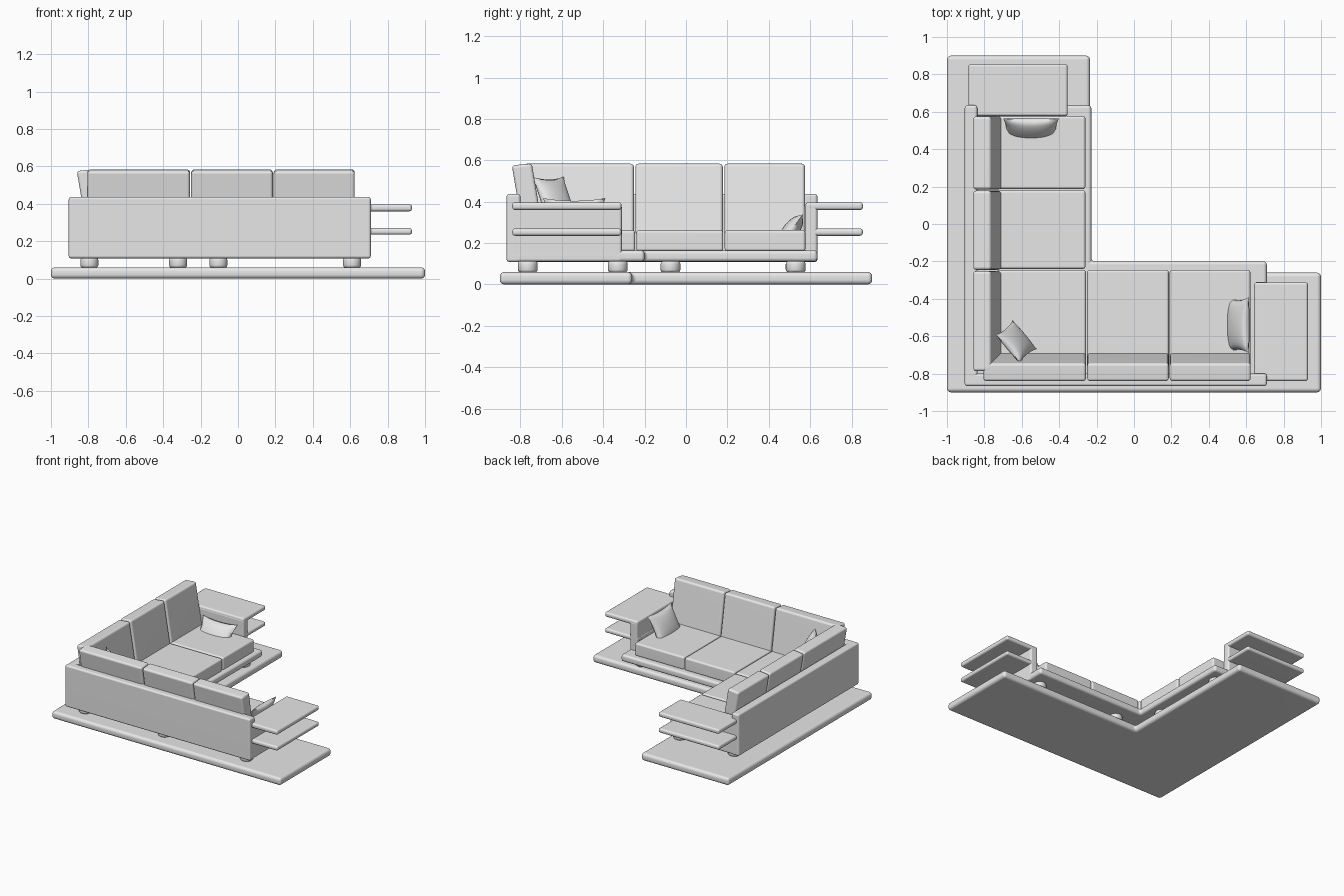
import bpy, bmesh, math
from mathutils import Matrix, Vector

cube = bpy.data.objects.get("Cube")
if cube:
    bpy.data.objects.remove(cube, do_unlink=True)

GREY = (0.8, 0.8, 0.8, 1)
fabric = bpy.data.materials.new("light_grey")
fabric.use_nodes = True
fabric.diffuse_color = GREY
fabric.node_tree.nodes["Principled BSDF"].inputs["Base Color"].default_value = GREY


def finish(name, bm, angle=40):
    bmesh.ops.recalc_face_normals(bm, faces=bm.faces)
    mesh = bpy.data.meshes.new(name)
    bm.to_mesh(mesh)
    bm.free()
    mesh.materials.append(fabric)
    obj = bpy.data.objects.new(name, mesh)
    bpy.context.collection.objects.link(obj)
    bpy.ops.object.select_all(action="DESELECT")
    obj.select_set(True)
    bpy.context.view_layer.objects.active = obj
    bpy.ops.object.shade_smooth_by_angle(angle=math.radians(angle))
    return obj


def prism(name, outline, lo, hi, radius, place=lambda a, b, h: (a, b, h)):
    """Extrude an outline from lo to hi and round its edges."""
    bm = bmesh.new()
    low, high = [[bm.verts.new(place(a, b, h)) for a, b in outline] for h in (lo, hi)]
    bm.faces.new(low)
    bm.faces.new(high)
    n = len(outline)
    for i in range(n):
        j = (i + 1) % n
        bm.faces.new((low[i], low[j], high[j], high[i]))
    bmesh.ops.recalc_face_normals(bm, faces=bm.faces)
    bmesh.ops.bevel(bm, geom=bm.edges[:], offset=radius, segments=4,
                    profile=0.5, affect="EDGES", clamp_overlap=True)
    obj = finish(name, bm)
    obj.modifiers.new("even_shading", "WEIGHTED_NORMAL").keep_sharp = True
    return obj


def box(name, x, y, z, radius=0.014):
    outline = [(x[0], y[0]), (x[1], y[0]), (x[1], y[1]), (x[0], y[1])]
    return prism(name, outline, z[0], z[1], radius)


def corner_shape(x0, y0, x1, y1, inner_x, inner_y):
    return [(x0, y0), (x1, y0), (x1, inner_y), (inner_x, inner_y), (inner_x, y1), (x0, y1)]


def pillow(name, centre, width, height, thick, facing, lean):
    """Pinched cushion; facing is the compass angle of its front, lean tips it back."""
    bm = bmesh.new()
    for side in (-1, 1):
        grid = bmesh.ops.create_grid(bm, x_segments=16, y_segments=16, size=1)
        for v in grid["verts"]:
            u, w = v.co.x, v.co.y
            puff = max(0, (1 - u * u) * (1 - w * w)) ** 0.5
            v.co = ((u * (1 - 0.12 * (1 - w * w) * abs(u))) * width / 2,
                    side * puff * thick / 2,
                    (w * (1 - 0.12 * (1 - u * u) * abs(w))) * height / 2)
    bmesh.ops.remove_doubles(bm, verts=bm.verts, dist=0.0001)
    turn = Matrix.Rotation(math.radians(facing + 90), 4, "Z")
    tip = Matrix.Rotation(math.radians(-lean), 4, "X")
    bm.transform(Matrix.Translation(Vector(centre)) @ turn @ tip)
    finish(name, bm, 80)


# Floor platform and sofa base
prism("platform", corner_shape(-1, -0.9, 1, 0.9, -0.235, -0.26), 0, 0.06, 0.022)
prism("sofa_base", corner_shape(-0.9, -0.865, 0.71, 0.635, -0.228, -0.2), 0.11, 0.165, 0.018)

# Outer back walls
box("front_back_wall", (-0.905, 0.71), (-0.867, -0.8), (0.108, 0.437))
box("right_back_wall", (-0.905, -0.838), (-0.867, 0.635), (0.108, 0.437))

# Arm panels with two shelves each
box("left_arm_panel", (0.645, 0.71), (-0.86, -0.31), (0.11, 0.385))
box("right_arm_panel", (-0.9, -0.355), (0.575, 0.635), (0.11, 0.385))
for level, z in (("lower", (0.235, 0.27)), ("upper", (0.36, 0.397))):
    box(level + "_left_shelf", (0.642, 0.93), (-0.84, -0.312), z)
    box(level + "_right_shelf", (-0.885, -0.355), (0.577, 0.855), z)

# Seat cushions
SEAT_Z = (0.16, 0.262)
box("corner_seat", (-0.862, -0.257), (-0.84, -0.246), SEAT_Z)
for i, span in enumerate(((-0.25, 0.186), (0.191, 0.622))):
    box(f"front_seat_{i + 1}", span, (-0.84, -0.246), SEAT_Z)
for i, span in enumerate(((-0.24, 0.18), (0.187, 0.577))):
    box(f"right_seat_{i + 1}", (-0.862, -0.26), span, SEAT_Z)

# Leaning back cushions: profile as depth and height
lean_profile = [(-0.785, 0.24), (-0.688, 0.24), (-0.745, 0.585), (-0.842, 0.575)]
for i, (a, b) in enumerate(((-0.805, -0.257), (-0.25, 0.186), (0.191, 0.624))):
    prism(f"front_back_cushion_{i + 1}", lean_profile, a, b, 0.016,
          lambda d, z, h: (h, d, z))
for i, (a, b) in enumerate(((-0.787, -0.252), (-0.245, 0.178), (0.185, 0.575))):
    prism(f"right_back_cushion_{i + 1}", lean_profile, a, b, 0.016,
          lambda d, z, h: (d - 0.02, h, z))

# Round feet
feet = [(x, y) for x in (-0.105, 0.61) for y in (-0.765, -0.33)]
feet += [(x, y) for x in (-0.795, -0.32) for y in (-0.075, 0.53)]
feet += [(-0.795, -0.765)]
for i, (x, y) in enumerate(feet):
    bm = bmesh.new()
    bmesh.ops.create_cone(bm, cap_ends=True, segments=24, radius1=0.048, radius2=0.048,
                          depth=0.055, matrix=Matrix.Translation((x, y, 0.085)))
    rims = [e for e in bm.edges if abs(e.verts[0].co.z - e.verts[1].co.z) < 0.001]
    bmesh.ops.bevel(bm, geom=rims, offset=0.014, segments=3, profile=0.5, affect="EDGES")
    finish(f"foot_{i + 1}", bm)

# Loose pillows
pillow("corner_pillow", (-0.63, -0.63, 0.405), 0.2, 0.26, 0.075, 40, 27)
pillow("left_pillow", (0.558, -0.54, 0.31), 0.3, 0.24, 0.08, 180, 27)
pillow("right_pillow", (-0.55, 0.5, 0.25), 0.3, 0.22, 0.08, -90, 36)
